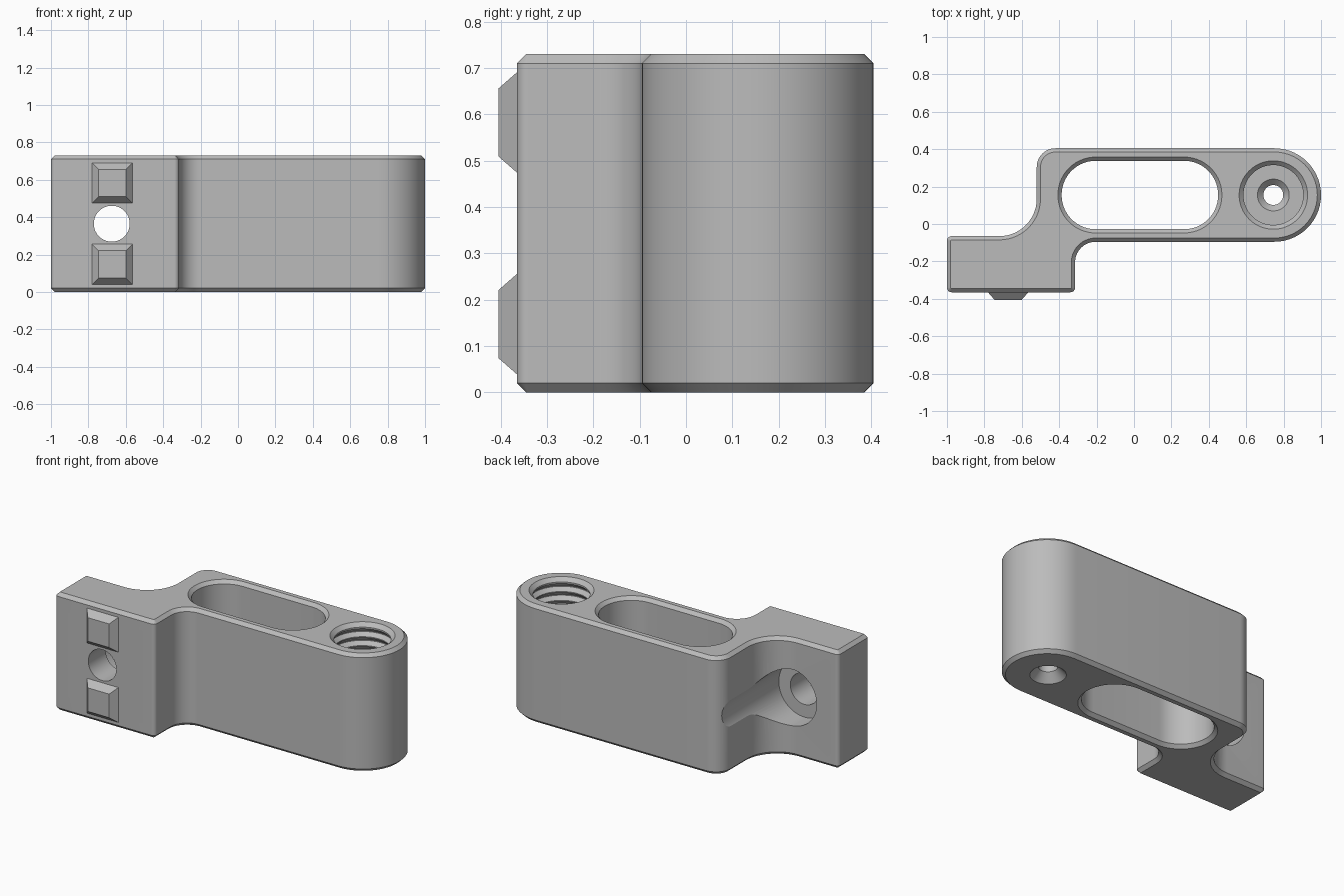
import bpy, bmesh, math
from mathutils import Matrix

cube = bpy.data.objects.get("Cube")
if cube:
    bpy.data.objects.remove(cube, do_unlink=True)

HEIGHT, CHAMFER = 0.73, 0.02
MID = HEIGHT / 2

grey = bpy.data.materials.new("plain_grey")
grey.use_nodes = True
colour = (0.5, 0.5, 0.5, 1)
grey.diffuse_color = colour
next(n for n in grey.node_tree.nodes if n.type == 'BSDF_PRINCIPLED').inputs["Base Color"].default_value = colour


def loft(name, layers, facing_front=False):
    """Closed solid through (ring of xy points, z) layers."""
    bm = bmesh.new()
    rings = [[bm.verts.new((x, y, z)) for x, y in pts] for pts, z in layers]
    for low, high in zip(rings, rings[1:]):
        n = len(low)
        for i in range(n):
            j = (i + 1) % n
            bm.faces.new((low[i], low[j], high[j], high[i]))
    bm.faces.new(rings[0][::-1])
    bm.faces.new(rings[-1])
    if facing_front:
        bm.transform(Matrix.Rotation(math.pi / 2, 4, 'X'))
    bmesh.ops.recalc_face_normals(bm, faces=bm.faces)
    mesh = bpy.data.meshes.new(name)
    bm.to_mesh(mesh)
    bm.free()
    mesh.materials.append(grey)
    obj = bpy.data.objects.new(name, mesh)
    bpy.context.collection.objects.link(obj)
    return obj


def rounded(corners, inset=0.0, steps=14):
    """Counter-clockwise right-angled outline with rounded corners, inset evenly."""
    pts = []
    n = len(corners)
    for i, (x, y, r) in enumerate(corners):
        px, py, _ = corners[i - 1]
        qx, qy, _ = corners[(i + 1) % n]
        ax, ay = x - px, y - py
        bx, by = qx - x, qy - y
        la, lb = math.hypot(ax, ay), math.hypot(bx, by)
        ax, ay, bx, by = ax / la, ay / la, bx / lb, by / lb
        turn = 1 if ax * by - ay * bx > 0 else -1
        # arc centre stays put while the radius absorbs the inset
        cx, cy = x + (bx - ax) * r, y + (by - ay) * r
        radius = r - turn * inset
        start = math.atan2(-by, -bx)
        for k in range(steps + 1):
            a = start + turn * math.pi / 2 * k / steps
            pts.append((cx + radius * math.cos(a), cy + radius * math.sin(a)))
    return pts


def circle(cx, cy, r, steps=64):
    return [(cx + r * math.cos(math.tau * k / steps), cy + r * math.sin(math.tau * k / steps))
            for k in range(steps)]


def rectangle(cx, cy, half):
    return [(cx - half, cy - half), (cx + half, cy - half), (cx + half, cy + half), (cx - half, cy + half)]


def cut(target, cutter):
    cutter.hide_render = True
    mod = target.modifiers.new("cut", 'BOOLEAN')
    mod.operation, mod.solver, mod.object = 'DIFFERENCE', 'EXACT', cutter
    bpy.context.view_layer.objects.active = target
    bpy.ops.object.modifier_apply(modifier=mod.name)
    bpy.data.objects.remove(cutter, do_unlink=True)


# Bracket body: stepped outline with chamfered top and bottom rims
outline = [(-1, -0.365, 0.025), (-0.315, -0.365, 0.025), (-0.315, -0.095, 0.11), (1, -0.095, 0.25),
           (1, 0.405, 0.25), (-0.52, 0.405, 0.1), (-0.52, -0.065, 0.2), (-1, -0.065, 0.025)]
body = loft("bracket_body", [(rounded(outline, CHAMFER), 0), (rounded(outline), CHAMFER),
                             (rounded(outline), HEIGHT - CHAMFER), (rounded(outline, CHAMFER), HEIGHT)])

# Long slot with chamfered rims
R = 0.183
slot = [(-0.387, 0.155 - R, R - 0.001), (0.45, 0.155 - R, R - 0.001),
        (0.45, 0.155 + R, R - 0.001), (-0.387, 0.155 + R, R - 0.001)]
over = 0.01
cut(body, loft("slot_cutter", [(rounded(slot, -CHAMFER - over), -over), (rounded(slot), CHAMFER),
                               (rounded(slot), HEIGHT - CHAMFER),
                               (rounded(slot, -CHAMFER - over), HEIGHT + over)]))

# Threaded socket: countersunk pilot hole, floor, thread grooves, chamfered mouth
crest, root, pilot, floor, pitch = 0.16, 0.182, 0.053, 0.2, 0.055
profile = [(0.11, -over), (pilot, 0.05), (pilot, floor - 0.032), (0.085, floor), (crest, floor)]
for k in range(9):
    z = floor + 0.008 + k * pitch
    profile += [(crest, z), (root, z + pitch * 0.4), (root, z + pitch * 0.5), (crest, z + pitch * 0.9)]
profile += [(crest, HEIGHT - 0.023), (crest + 0.033, HEIGHT + over)]
cut(body, loft("socket_cutter", [(circle(0.745, 0.155, r), z) for r, z in profile]))

# Screw hole through the foot, with a wide counterbore from the back
bore = [(0.175, -0.6), (0.175, 0.195), (0.096, 0.195), (0.096, 0.45)]
cut(body, loft("bore_cutter", [(circle(-0.675, MID, r), z) for r, z in bore], True))

# Locating studs above and below the screw hole
studs = []
for name, side in (("upper_stud", 1), ("lower_stud", -1)):
    z = MID + side * 0.2175
    studs.append(loft(name, [(rectangle(-0.673, z, 0.108), 0.36), (rectangle(-0.673, z, 0.108), 0.365),
                             (rectangle(-0.673, z, 0.073), 0.405)], True))

# Smooth curves, sharp edges
bpy.ops.object.select_all(action='DESELECT')
for obj in [body] + studs:
    obj.select_set(True)
bpy.context.view_layer.objects.active = body
bpy.ops.object.shade_smooth_by_angle(angle=math.radians(25))
